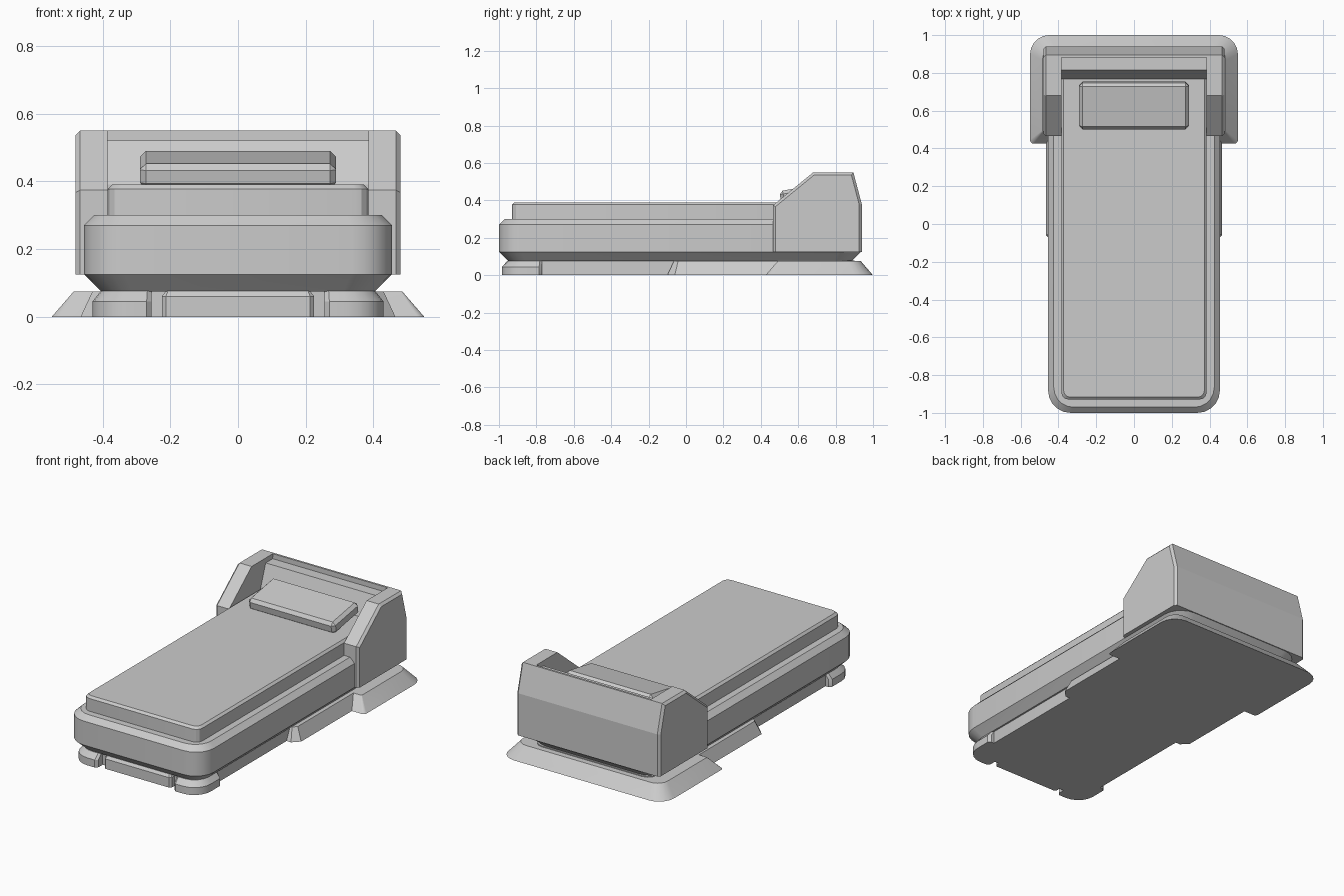
import bpy, bmesh
from math import pi, cos, sin, radians

cube = bpy.data.objects.get("Cube")
if cube:
    bpy.data.objects.remove(cube, do_unlink=True)

grey = bpy.data.materials.new("plain grey")
grey.use_nodes = True
grey.diffuse_color = (0.6, 0.6, 0.6, 1)
grey.node_tree.nodes["Principled BSDF"].inputs["Base Color"].default_value = (0.6, 0.6, 0.6, 1)


def finish(name, bm, smooth=False):
    bmesh.ops.recalc_face_normals(bm, faces=bm.faces)
    mesh = bpy.data.meshes.new(name)
    bm.to_mesh(mesh)
    bm.free()
    mesh.materials.append(grey)
    obj = bpy.data.objects.new(name, mesh)
    bpy.context.collection.objects.link(obj)
    if smooth:
        bpy.ops.object.select_all(action='DESELECT')
        obj.select_set(True)
        bpy.context.view_layer.objects.active = obj
        bpy.ops.object.shade_smooth_by_angle(angle=radians(28))
    return obj


def rounded_outline(x0, x1, y0, y1, front_r, back_r, seg):
    corners = ((x1, y1, -1, -1, back_r), (x0, y1, 1, -1, back_r),
               (x0, y0, 1, 1, front_r), (x1, y0, -1, 1, front_r))
    points = []
    for i, (x, y, sx, sy, r) in enumerate(corners):
        for k in range(seg + 1):
            a = (i + k / seg) * pi / 2
            points.append((x + sx * r + r * cos(a), y + sy * r + r * sin(a)))
    return points


def stack(name, box, front_r, back_r, levels, seg=5):
    """Rounded rectangle lofted through (height, inset) levels."""
    x0, x1, y0, y1 = box
    bm = bmesh.new()
    rings = []
    for z, d in levels:
        outline = rounded_outline(x0 + d, x1 - d, y0 + d, y1 - d,
                                  max(front_r - d * 0.5, 0.005),
                                  max(back_r - d * 0.5, 0.005), seg)
        rings.append([bm.verts.new((x, y, z)) for x, y in outline])
    for low, high in zip(rings, rings[1:]):
        for i in range(len(low)):
            j = (i + 1) % len(low)
            bm.faces.new((low[i], low[j], high[j], high[i]))
    bm.faces.new(rings[0][::-1])
    bm.faces.new(rings[-1])
    return finish(name, bm, smooth=True)


def side_prism(name, profile, half_width, bevel=0):
    """Side profile in y and z, extruded across x."""
    bm = bmesh.new()
    a = [bm.verts.new((-half_width, y, z)) for y, z in profile]
    b = [bm.verts.new((half_width, y, z)) for y, z in profile]
    caps = [bm.faces.new(a), bm.faces.new(b[::-1])]
    for i in range(len(a)):
        j = (i + 1) % len(a)
        bm.faces.new((a[i], b[i], b[j], a[j]))
    bmesh.ops.recalc_face_normals(bm, faces=bm.faces)
    if bevel:
        edges = [e for f in caps for e in f.edges
                 if max(v.co.z for v in e.verts) > 0.2]
        bmesh.ops.bevel(bm, geom=edges, offset=bevel, segments=1, affect='EDGES')
    return finish(name, bm)


# Bed frame and mattress
stack("bed_frame", (-0.455, 0.455, -1.0, 0.935), 0.12, 0.12,
      ((0.075, 0.05), (0.125, 0), (0.27, 0), (0.30, 0.03)))
stack("mattress", (-0.385, 0.385, -0.93, 0.81), 0.04, 0.04,
      ((0.28, 0), (0.377, 0), (0.39, 0.013)), seg=3)

# Headboard with side arms, hollowed out in the middle
headboard = side_prism("headboard", (
    (0.465, 0.125), (0.465, 0.374), (0.68, 0.55), (0.895, 0.55),
    (0.94, 0.38), (0.94, 0.125)), 0.48, bevel=0.014)
cutter = side_prism("headboard_cutter", (
    (0.4, 0.05), (0.767, 0.05), (0.767, 0.39), (0.815, 0.52),
    (0.882, 0.52), (0.886, 0.7), (0.4, 0.7)), 0.385)
cutter.hide_render = True
cutter.hide_viewport = True
cut = headboard.modifiers.new("hollow", 'BOOLEAN')
cut.operation = 'DIFFERENCE'
cut.solver = 'EXACT'
cut.object = cutter

# Tilted pillow
bm = bmesh.new()
bmesh.ops.create_cube(bm, size=1)
bmesh.ops.scale(bm, vec=(0.58, 0.25, 0.075), verts=bm.verts)
bmesh.ops.bevel(bm, geom=list(bm.edges), offset=0.018, segments=1, affect='EDGES')
pillow = finish("pillow", bm)
pillow.location = (0, 0.628, 0.434)
pillow.rotation_euler.x = radians(10)

# Plinth: recessed core, front strip, flared middle and rear skirts
stack("plinth_core", (-0.395, 0.395, -0.93, 0.9), 0.06, 0.06,
      ((0, 0), (0.08, 0)), seg=3)
stack("front_strip", (-0.225, 0.225, -0.965, -0.7), 0.012, 0.012,
      ((0, 0), (0.06, 0), (0.076, 0.012)), seg=1)
stack("middle_skirt", (-0.465, 0.465, -0.1, 0.6), 0.04, 0.01,
      ((0, 0), (0.075, 0.035)), seg=1)
stack("rear_skirt", (-0.55, 0.55, 0.425, 1.0), 0.02, 0.1,
      ((0, 0), (0.075, 0.065)))

# Front feet, rounded on the outer front corner
for side, name in ((-1, "right_foot"), (1, "left_foot")):
    outline = [(0.255, -0.77), (0.255, -0.97), (0.27, -0.985)]
    outline += [(0.32 + 0.11 * sin(a), -0.875 - 0.11 * cos(a))
                for a in (k * pi / 10 for k in range(6))]
    outline += [(0.43, -0.785), (0.415, -0.77)]
    bm = bmesh.new()
    rings = []
    for z, s in ((0, 1), (0.045, 1), (0.076, 0.86)):
        rings.append([bm.verts.new((side * (0.255 + (x - 0.255) * s),
                                    -0.77 + (y + 0.77) * s, z)) for x, y in outline])
    for low, high in zip(rings, rings[1:]):
        for i in range(len(low)):
            j = (i + 1) % len(low)
            bm.faces.new((low[i], low[j], high[j], high[i]))
    bm.faces.new(rings[0])
    bm.faces.new(rings[-1])
    finish(name, bm, smooth=True)
